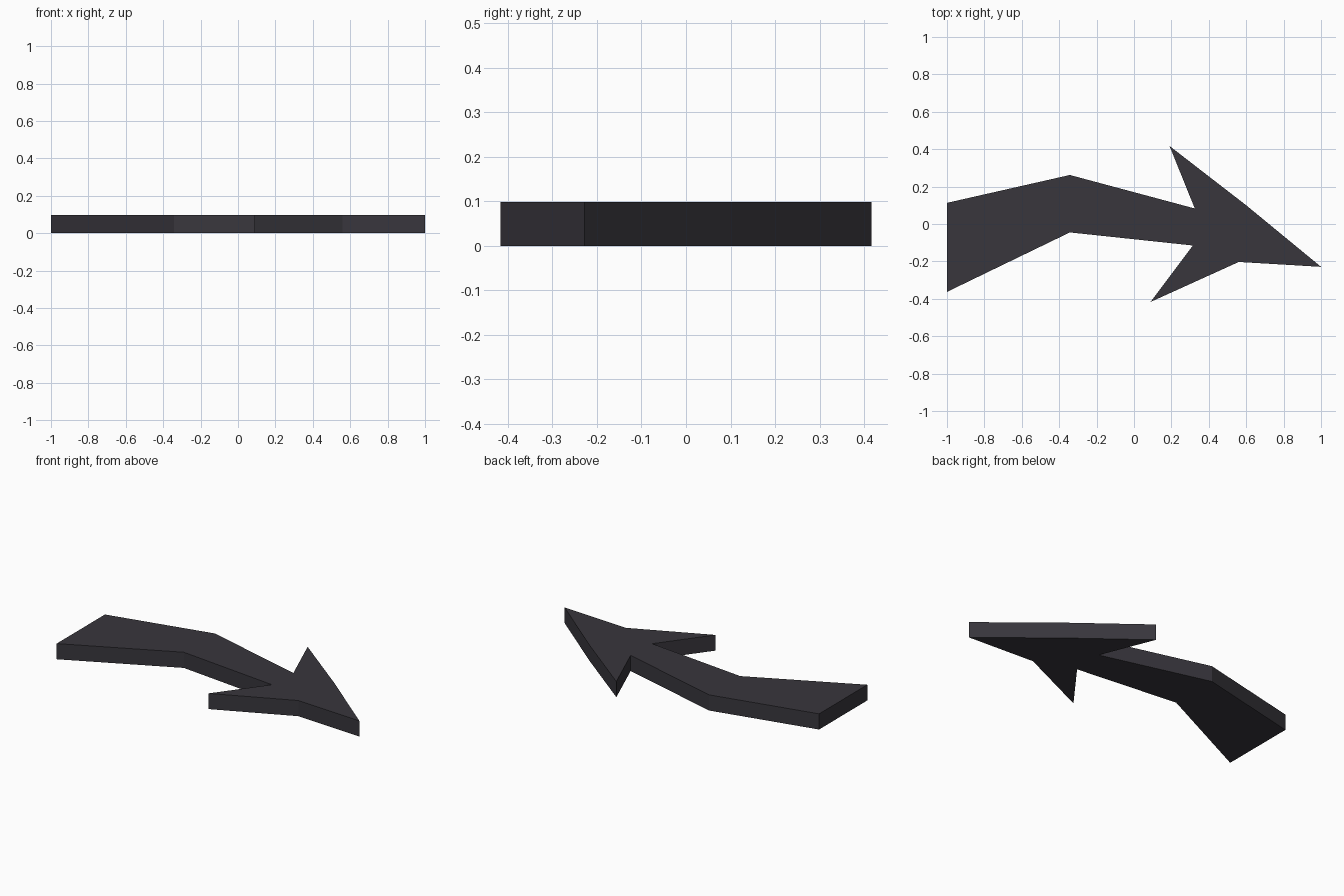
import bpy, bmesh

if "Cube" in bpy.data.objects:
    bpy.data.objects.remove(bpy.data.objects["Cube"])

HEIGHT = 0.098

# Arrow outline seen from above: bent shaft and barbed head
OUTLINE = [
    (-1.0, -0.363), (-0.343, -0.045), (0.315, -0.115),   # lower shaft edge
    (0.088, -0.417), (0.56, -0.203), (1.0, -0.229),      # lower barb to tip
    (0.60, 0.10), (0.19, 0.417),                         # tip to upper barb
    (0.325, 0.083), (-0.343, 0.262), (-1.0, 0.113),      # upper shaft edge
]

mat = bpy.data.materials.new("dark charcoal")
mat.diffuse_color = (0.04, 0.037, 0.046, 1)
mat.use_nodes = True
mat.node_tree.nodes["Principled BSDF"].inputs["Base Color"].default_value = mat.diffuse_color

# Flat profile extruded upward into a solid slab
bm = bmesh.new()
base = bm.faces.new([bm.verts.new((x, y, 0)) for x, y in OUTLINE])
top = bmesh.ops.extrude_face_region(bm, geom=[base], use_keep_orig=True)
bmesh.ops.translate(bm, vec=(0, 0, HEIGHT),
                    verts=[v for v in top["geom"] if isinstance(v, bmesh.types.BMVert)])
bmesh.ops.recalc_face_normals(bm, faces=bm.faces)

mesh = bpy.data.meshes.new("bent_arrow")
bm.to_mesh(mesh)
bm.free()
mesh.materials.append(mat)
arrow = bpy.data.objects.new("bent_arrow", mesh)
bpy.context.collection.objects.link(arrow)
